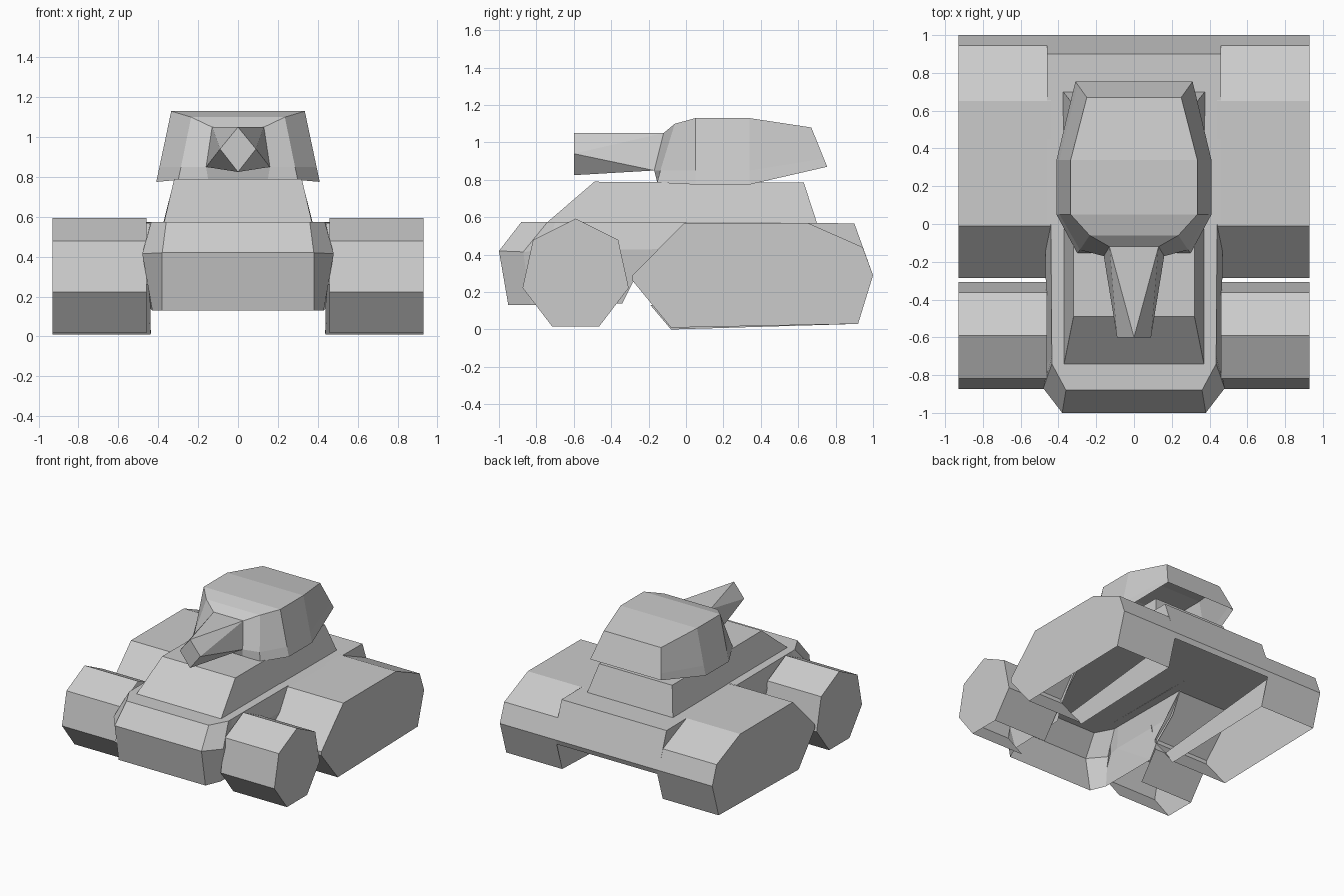
import bpy, bmesh
from math import sin, cos, pi

if "Cube" in bpy.data.objects:
    bpy.data.objects.remove(bpy.data.objects["Cube"])


def finish(name, bm):
    bmesh.ops.recalc_face_normals(bm, faces=bm.faces)
    me = bpy.data.meshes.new(name)
    bm.to_mesh(me)
    bm.free()
    ob = bpy.data.objects.new(name, me)
    bpy.context.collection.objects.link(ob)
    return ob


def loft(name, rows, back=True):
    """Symmetric shell: each row lists right-half points front to back;
    rows are bridged upward and the last one is capped."""
    bm = bmesh.new()
    right = [[bm.verts.new(p) for p in r] for r in rows]
    left = [[bm.verts.new((-x, y, z)) for x, y, z in r] for r in rows]
    n = len(rows[0])
    for k in range(len(rows) - 1):
        for s in (right, left):
            for i in range(n - 1):
                bm.faces.new((s[k][i], s[k][i + 1], s[k + 1][i + 1], s[k + 1][i]))
        for i in ((0, n - 1) if back else (0,)):
            bm.faces.new((right[k][i], left[k][i], left[k + 1][i], right[k + 1][i]))
    for i in range(n - 1):
        bm.faces.new((right[-1][i], right[-1][i + 1], left[-1][i + 1], left[-1][i]))
    return finish(name, bm)


def side_shell(name, profile, x_in, x_out, side):
    """Strip over a (y, z) profile, open at the bottom and capped outside."""
    bm = bmesh.new()
    a = [bm.verts.new((side * x_in, y, z)) for y, z in profile]
    b = [bm.verts.new((side * x_out, y, z)) for y, z in profile]
    for i in range(len(profile) - 1):
        bm.faces.new((a[i], a[i + 1], b[i + 1], b[i]))
    bm.faces.new(b)
    return finish(name, bm)


def plate(name, points, side):
    """Single flat plate."""
    bm = bmesh.new()
    bm.faces.new([bm.verts.new((side * x, y, z)) for x, y, z in points])
    return finish(name, bm)


# Front wheels (seven sided) and rear track housings, all open underneath
wheel = [(-0.59 + 0.291 * sin(2 * pi * (i - 3) / 7), 0.29 + 0.303 * cos(2 * pi * (i - 3) / 7))
         for i in range(7)]
track = [(-0.08, 0.01), (-0.285, 0.26), (-0.285, 0.29), (-0.01, 0.57), (0.65, 0.57),
         (0.945, 0.44), (1.0, 0.29), (0.92, 0.03)]
for side, tag in ((1, "right"), (-1, "left")):
    side_shell("front_wheel_" + tag, wheel, 0.46, 0.93, side)
    side_shell("track_housing_" + tag, track, 0.44, 0.93, side)
    # low inner wall of the housing and the cheek closing the deck step
    plate("track_lip_" + tag, [(0.435, -0.08, 0.0), (0.45, -0.19, 0.13),
                               (0.455, 0.985, 0.25), (0.44, 0.92, 0.03)], side)
    plate("deck_cheek_" + tag, [(0.46, 0.64, 0.57), (0.46, 0.9, 0.567),
                                (0.46, 1.0, 0.29), (0.46, 0.94, 0.43)], side)

# Front hull with chamfered nose, open underneath
loft("front_hull", [
    [(0.38, -0.95, 0.13), (0.43, -0.83, 0.13), (0.44, -0.34, 0.14), (0.45, -0.285, 0.25)],
    [(0.38, -1.0, 0.42), (0.48, -0.87, 0.415), (0.46, -0.74, 0.42), (0.47, -0.12, 0.43)],
    [(0.36, -0.88, 0.575), (0.435, -0.74, 0.575), (0.435, -0.70, 0.575), (0.44, 0.0, 0.575)],
], back=False)

# Rear deck and sloped tail plate
bm = bmesh.new()
deck = [(0.0, 0.573), (0.9, 0.567), (1.0, 0.29), (0.985, 0.25)]
pairs = [[bm.verts.new((x, y, z)) for x in (-0.46, 0.46)] for y, z in deck]
for (a, b), (c, d) in zip(pairs, pairs[1:]):
    bm.faces.new((a, b, d, c))
finish("rear_deck", bm)

# Superstructure
loft("superstructure", [
    [(0.37, -0.74, 0.575), (0.375, 0.70, 0.57)],
    [(0.32, -0.49, 0.79), (0.32, 0.63, 0.785)],
])

# Turret shell, open underneath
loft("turret", [
    [(0.15, -0.155, 0.79), (0.30, -0.155, 0.785), (0.41, 0.05, 0.775),
     (0.41, 0.34, 0.775), (0.31, 0.755, 0.87)],
    [(0.16, -0.17, 0.85), (0.286, -0.137, 0.85), (0.394, 0.05, 0.85),
     (0.394, 0.34, 0.85), (0.298, 0.737, 0.914)],
    [(0.13, -0.12, 1.05), (0.235, -0.06, 1.10), (0.335, 0.05, 1.13),
     (0.335, 0.34, 1.13), (0.25, 0.67, 1.08)],
])

# Gun barrel: square root turning into a diamond muzzle
bm = bmesh.new()
for p in [(0.13, -0.12, 1.05), (-0.13, -0.12, 1.05), (0.16, -0.17, 0.85), (-0.16, -0.17, 0.85),
          (0, -0.6, 1.05), (0.09, -0.6, 0.94), (-0.09, -0.6, 0.94), (0, -0.6, 0.825)]:
    bm.verts.new(p)
bmesh.ops.convex_hull(bm, input=bm.verts)
finish("gun_barrel", bm)
